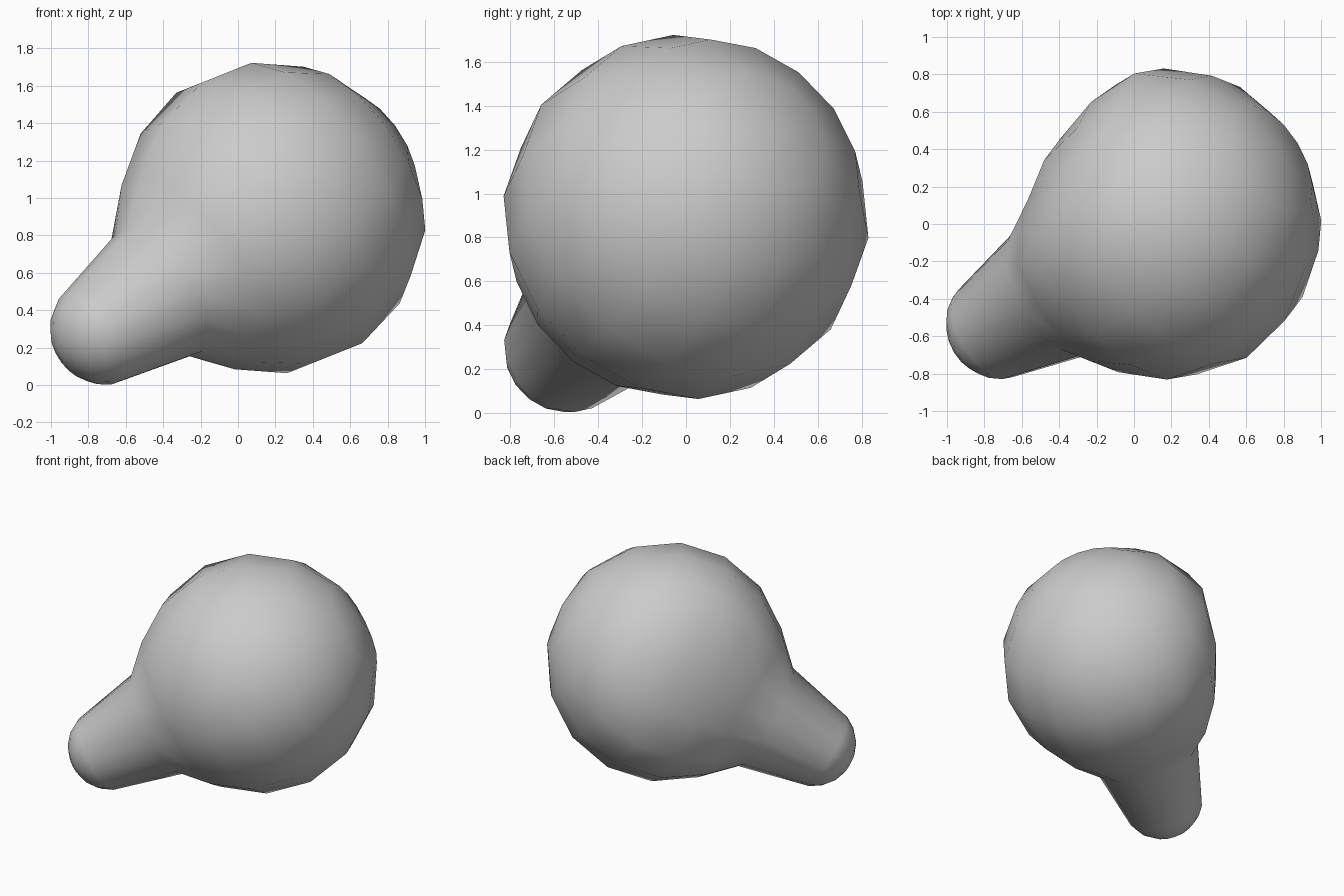
import bpy, bmesh, math
from mathutils import Vector, Matrix

if "Cube" in bpy.data.objects:
    bpy.data.objects.remove(bpy.data.objects["Cube"])

SIDES = 16
R = 0.837
centre = Vector((0.167, 0.0, 0.893))
axis = Vector((-0.740, -0.450, -0.502)).normalized()

# Profile (radius, height): globe from its pole, then tapered neck, then domed tip
profile = [(R * math.sin(math.radians(a)), -R * math.cos(math.radians(a)))
           for a in (0, 22.5, 45, 67.5, 90, 112.5, 135)]
profile += [(0.39, 0.80), (0.275, 1.30), (0.23, 1.375), (0.16, 1.435), (0.08, 1.468), (0, 1.48)]

# Revolve the profile into one closed skin
bm = bmesh.new()
verts = [bm.verts.new((r, 0, h)) for r, h in profile]
edges = [bm.edges.new(pair) for pair in zip(verts, verts[1:])]
bmesh.ops.spin(bm, geom=verts + edges, cent=(0, 0, 0), axis=(0, 0, 1),
               angle=math.tau, steps=SIDES)
bmesh.ops.remove_doubles(bm, verts=bm.verts, dist=0.0005)

# Tilt the bulb so the neck points down to the front left
side = Vector((0, 0, 1)).cross(axis).normalized()
turn = Matrix((side, axis.cross(side), axis)).transposed().to_4x4()
bmesh.ops.transform(bm, matrix=turn, verts=bm.verts)

# Flatten the shoulder of the globe at the back left, beside the neck
flat = Vector((-0.84, 0.50, 0.15)).normalized()
for v in bm.verts:
    if v.co.length < 0.95:
        t = min(max((v.co.normalized().dot(flat) - 0.72) / 0.21, 0), 1)
        v.co *= 1 - 0.12 * t

bmesh.ops.recalc_face_normals(bm, faces=bm.faces)
for f in bm.faces:
    f.smooth = True

mesh = bpy.data.meshes.new("bulb")
bm.to_mesh(mesh)
bm.free()
bulb = bpy.data.objects.new("bulb", mesh)
bulb.location = centre
bpy.context.collection.objects.link(bulb)
